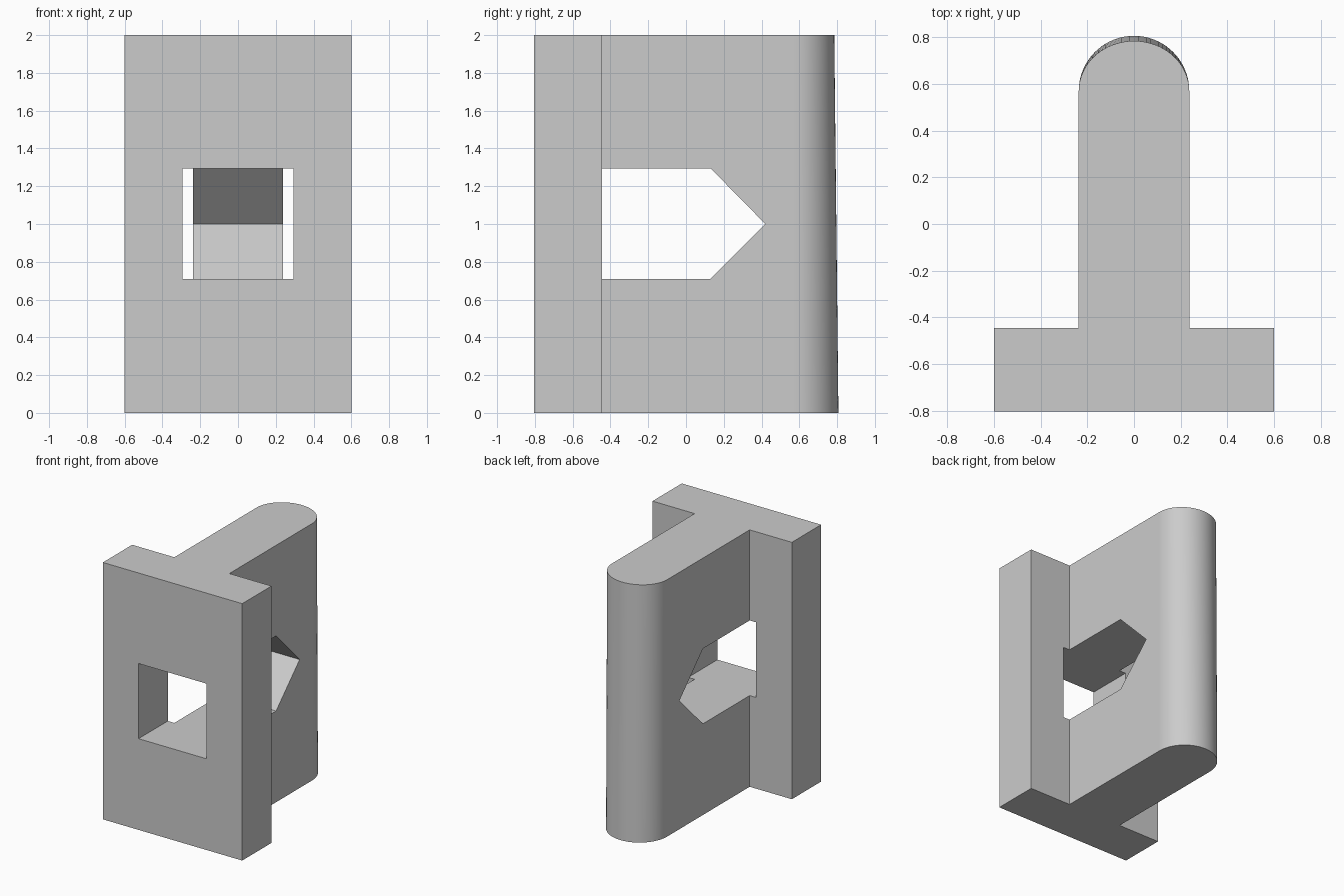
import bpy
import bmesh
from math import cos, sin, pi

if "Cube" in bpy.data.objects:
    bpy.data.objects.remove(bpy.data.objects["Cube"], do_unlink=True)

HEIGHT = 2.0
PLATE_X, PLATE_FRONT, PLATE_BACK = 0.6, -0.805, -0.445
FIN_X, NOSE_START = 0.237, 0.57
NOSE_BOTTOM, NOSE_TOP = 0.237, 0.215
SEGMENTS = 40

grey = bpy.data.materials.new("light grey")
grey.use_nodes = True
grey.diffuse_color = (0.6, 0.6, 0.6, 1)
grey.node_tree.nodes["Principled BSDF"].inputs["Base Color"].default_value = (0.6, 0.6, 0.6, 1)


def loft(name, lower, upper):
    """Solid between two matching closed outlines."""
    bm = bmesh.new()
    a = [bm.verts.new(p) for p in lower]
    b = [bm.verts.new(p) for p in upper]
    bm.faces.new(a)
    bm.faces.new(b)
    for i in range(len(a)):
        j = (i + 1) % len(a)
        bm.faces.new((a[i], a[j], b[j], b[i]))
    bmesh.ops.recalc_face_normals(bm, faces=bm.faces)
    mesh = bpy.data.meshes.new(name)
    bm.to_mesh(mesh)
    bm.free()
    mesh.materials.append(grey)
    obj = bpy.data.objects.new(name, mesh)
    bpy.context.collection.objects.link(obj)
    return obj


def outline(z, nose):
    """T-shaped outline with a rounded fin end."""
    pts = [(-PLATE_X, PLATE_BACK), (-PLATE_X, PLATE_FRONT),
           (PLATE_X, PLATE_FRONT), (PLATE_X, PLATE_BACK), (FIN_X, PLATE_BACK)]
    for i in range(SEGMENTS + 1):
        t = pi * i / SEGMENTS
        pts.append((FIN_X * cos(t), NOSE_START + nose * sin(t)))
    pts.append((-FIN_X, PLATE_BACK))
    return [(x, y, z) for x, y in pts]


# Front plate with the tapered round-nosed fin
body = loft("plate_and_fin", outline(0, NOSE_BOTTOM), outline(HEIGHT, NOSE_TOP))

# Pointed window running in from the front
window = [(-1.0, 0.71), (0.13, 0.71), (0.42, 1.0), (0.13, 1.295), (-1.0, 1.295)]
cutter = loft("window_cutter", *[[(x, y, z) for y, z in window] for x in (-0.293, 0.293)])
cutter.hide_render = True

cut = body.modifiers.new("window", "BOOLEAN")
cut.operation = "DIFFERENCE"
cut.solver = "EXACT"
cut.object = cutter
bpy.context.view_layer.objects.active = body
body.select_set(True)
bpy.ops.object.modifier_apply(modifier=cut.name)
bpy.data.objects.remove(cutter, do_unlink=True)

# Smooth only the rounded nose
for face in body.data.polygons:
    face.use_smooth = face.center.y > NOSE_START and abs(face.normal.z) < 0.5
